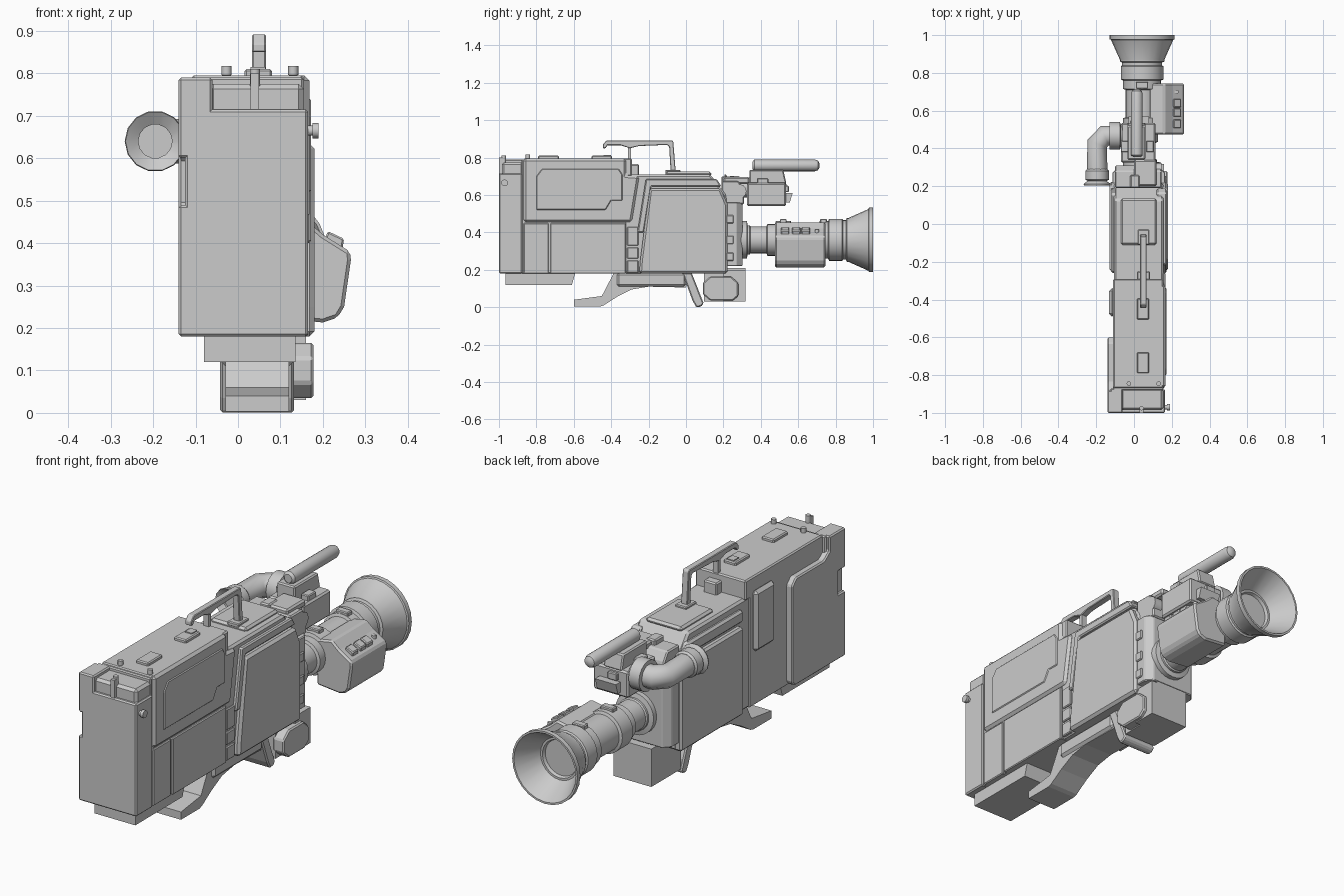
import bpy, bmesh, math
from mathutils import Vector


def finish(name, bm, bevel=0, seg=1, smooth=False):
    bmesh.ops.recalc_face_normals(bm, faces=bm.faces)
    me = bpy.data.meshes.new(name)
    bm.to_mesh(me)
    bm.free()
    ob = bpy.data.objects.new(name, me)
    bpy.context.collection.objects.link(ob)
    if bevel:
        m = ob.modifiers.new("bevel", 'BEVEL')
        m.width, m.segments, m.limit_method = bevel, seg, 'ANGLE'
    if smooth:
        bpy.ops.object.select_all(action='DESELECT')
        ob.select_set(True)
        bpy.context.view_layer.objects.active = ob
        bpy.ops.object.shade_smooth_by_angle(angle=math.radians(35))
    return ob


def prism(name, pts, a, b, axis='x', bevel=0, seg=1):
    """Extrude a 2D profile: (y,z) along x, (x,z) along y or (x,y) along z."""
    put = {'x': lambda p, t: (t, p[0], p[1]), 'y': lambda p, t: (p[0], t, p[1]),
           'z': lambda p, t: (p[0], p[1], t)}[axis]
    bm = bmesh.new()
    lo, hi = [[bm.verts.new(put(p, t)) for p in pts] for t in (a, b)]
    bm.faces.new(lo)
    bm.faces.new(hi[::-1])
    for i in range(len(pts)):
        j = (i + 1) % len(pts)
        bm.faces.new((lo[i], lo[j], hi[j], hi[i]))
    return finish(name, bm, bevel, seg)


def box(name, x0, x1, y0, y1, z0, z1, bevel=0, seg=1):
    return prism(name, [(x0, y0), (x1, y0), (x1, y1), (x0, y1)], z0, z1, 'z', bevel, seg)


def lathe(name, prof, centre, axis='y', n=20):
    """Revolve (radius, position) pairs around an axis through centre."""
    bm = bmesh.new()
    rings = []
    for r, t in prof:
        ring = []
        for k in range(n):
            u, v = r * math.cos(2 * math.pi * k / n), r * math.sin(2 * math.pi * k / n)
            off = {'x': (t, u, v), 'y': (u, t, v), 'z': (u, v, t)}[axis]
            ring.append(bm.verts.new(Vector(centre) + Vector(off)))
        rings.append(ring)
    for p, q in zip(rings, rings[1:]):
        for k in range(n):
            j = (k + 1) % n
            bm.faces.new((p[k], p[j], q[j], q[k]))
    bm.faces.new(rings[0])
    bm.faces.new(rings[-1])
    return finish(name, bm, smooth=True)


# Rear battery block with recessed top and latch
box("battery_block", -.125, .165, -1, -.875, .18, .715, .006)
box("battery_top_left", -.125, -.06, -1, -.87, .7, .79, .006)
box("battery_top_recess", -.07, .155, -.985, -.87, .7, .775, .012)
box("battery_latch_post", .03, .05, -1, -.975, .715, .80)
lathe("battery_latch_pin", [(.012, .77), (.012, .81)], (.04, -.975, 0), 'z', 12)
lathe("side_knob", [(.012, .155), (.012, .175), (.018, .176), (.018, .19)], (0, -.97, .665), 'x', 12)
prism("left_rear_panel", [(-.6, .2), (-.6, .66), (-.63, .69), (-.84, .69), (-.88, .72), (-.88, .79),
      (-1, .79), (-1, .6), (-.95, .6), (-.95, .49), (-1, .49), (-1, .18), (-.62, .18)],
      -.14, -.1, 'x', .006)

# Recorder body
box("recorder_core", -.11, .155, -.88, -.32, .18, .79, .005)
prism("recorder_upper_shell", [(-.868, .455), (-.868, .795), (-.32, .795), (-.32, .705),
      (-.25, .70), (-.29, .455)], .1, .168, 'x', .012)
box("recorder_roof", -.11, .155, -.868, -.29, .70, .795, .006)
box("recorder_lower_rear", .1, .162, -.868, -.735, .18, .45, .004)
box("recorder_lower_front", .1, .165, -.725, -.322, .18, .45, .004)
prism("cassette_window", [(-.8, .52), (-.8, .7), (-.77, .74), (-.36, .74), (-.34, .71), (-.34, .57),
      (-.4, .57), (-.43, .52)], .16, .172, 'x', .004)
box("left_small_plate", -.132, -.1, -.49, -.34, .44, .73, .015)
for y in (-.45, -.735):
    box("roof_button", .015, .08, y - .055, y + .055, .79, .81, .005)
box("roof_button_detail", .03, .065, -.44, -.40, .805, .815)
for x in (-.027, .13):
    lathe("roof_pin", [(.009, .78), (.009, .795), (.012, .796), (.012, .817)], (x, -.845, 0), 'z', 12)
box("underside_block", -.08, .135, -.965, -.61, .12, .185)
prism("underside_block_taper", [(-.965, .12), (-.965, .19), (-.59, .19), (-.61, .12)], -.08, .135)

# Camera body
prism("camera_core", [(-.33, .18), (-.33, .71), (.13, .71), (.215, .6), (.22, .18)], -.105, .155, 'x', .01)
prism("right_side_cover", [(-.25, .18), (-.245, .25), (-.195, .635), (.185, .635), (.222, .55),
      (.222, .18)], .12, .18, 'x', .012)
prism("right_cover_rail", [(-.26, .4), (-.215, .685), (.165, .685), (.19, .645), (-.185, .645),
      (-.225, .4)], .12, .172, 'x', .006)
prism("left_side_cover", [(-.25, .18), (-.25, .6), (.2, .6), (.222, .55), (.222, .18)],
      -.13, -.09, 'x', .01)
prism("left_cover_rail", [(-.26, .615), (-.26, .675), (.16, .675), (.195, .615)], -.122, -.09, 'x', .01)
for z0, z1 in ((.185, .25), (.26, .32), (.33, .43)):
    box("gap_switch", .1, .163, -.315, -.255, z0, z1, .004)
box("top_plate", -.07, .12, -.11, .135, .70, .725, .01)
box("top_vent", -.02, .03, .19, .26, .66, .70, .006)

# Nose with lens mount
prism("nose", [(-.115, .18), (.165, .18), (.165, .27), (.135, .302), (-.085, .302), (-.115, .27)],
      .22, .56, 'z', .004)
prism("nose_top", [(.19, .55), (.19, .675), (.28, .675), (.31, .63), (.31, .55)], -.1, .145, 'x', .006)
for z in (.27, .36, .47):
    box("nose_switch", .15, .172, .21, .255, z - .022, z + .022, .004)

# Lens
cx, cz = .043, .36
lathe("lens_barrel", [(.1, .28), (.1, .325), (.078, .33), (.078, .34), (.072, .345), (.072, .43),
      (.085, .435), (.085, .475), (.1, .48), (.1, .56), (.087, .565), (.087, .71), (.1, .715),
      (.1, .76), (.113, .765), (.113, .835), (.106, .84), (.106, .855), (.118, .86), (.118, .87),
      (.165, .975), (.172, .978), (.172, 1.0), (.163, 1.0), (.1, .89), (.09, .89), (.085, .875)],
      (cx, 0, cz), 'y', 24)
prism("lens_grip", [(.08, .225), (.2, .213), (.235, .225), (.25, .25), (.266, .36), (.264, .38),
      (.2, .42), (.16, .455), (.08, .44)], .475, .745, 'y', .008)
for y in (.53, .59, .64):
    prism("zoom_button", [(.2, .40), (.212, .428), (.25, .41), (.245, .38)], y - .022, y + .022, 'y', .004)
lathe("grip_button", [(.011, .37), (.011, .415)], (.225, .70, 0), 'z', 12)
for y in (.52, .735):
    box("lens_ring_lug", .01, .075, y - .018, y + .018, .42, .472, .004)

# Viewfinder body
box("viewfinder_body", -.07, .115, .325, .535, .54, .665, .008)
prism("viewfinder_front", [(.53, .56), (.53, .61), (.57, .61), (.555, .56)], -.03, .08)
prism("viewfinder_top", [(.34, .66), (.34, .735), (.52, .735), (.535, .67), (.535, .66)], -.035, .06, 'x', .006)
box("viewfinder_bracket", .0, .12, .2, .34, .66, .695, .008)
lathe("viewfinder_pivot", [(.038, .1), (.038, .145)], (0, .285, .62), 'x', 14)
for x in (-.05, .085):
    box("viewfinder_switch", x - .02, x + .02, .38, .44, .66, .69, .004)
box("viewfinder_lamp", -.02, .03, .53, .55, .615, .65, .004)

# Eyepiece tube with mitred elbow
cu = bpy.data.curves.new("eyepiece_elbow", 'CURVE')
cu.dimensions, cu.bevel_depth, cu.bevel_resolution, cu.use_fill_caps = '3D', .055, 3, True
path = [(-.195, .27), (-.195, .425), (-.155, .467), (-.06, .467)]
sp = cu.splines.new('POLY')
sp.points.add(len(path) - 1)
for p, (x, y) in zip(sp.points, path):
    p.co = (x, y, .64, 1)
elbow = bpy.data.objects.new("eyepiece_elbow", cu)
bpy.context.collection.objects.link(elbow)
bpy.ops.object.select_all(action='DESELECT')
elbow.select_set(True)
bpy.context.view_layer.objects.active = elbow
bpy.ops.object.convert(target='MESH')
bpy.ops.object.shade_smooth_by_angle(angle=math.radians(50))
lathe("eyepiece_collar", [(.073, -.13), (.073, -.075), (.06, -.07)], (0, .467, .64), 'x', 16)
lathe("eyecup", [(.04, .235), (.04, .225), (.07, .205), (.072, .212), (.05, .228), (.063, .235),
      (.063, .28), (.055, .29)], (-.195, 0, .64), 'y', 14)

# Microphone
lathe("microphone", [(.02, .355), (.031, .365), (.031, .69), (.026, .705), (.012, .714)],
      (.015, 0, .758), 'y', 16)
box("microphone_stand", .0, .03, .40, .46, .72, .75)

# Carrying handle
prism("handle", [(-.445, .85), (-.445, .87), (-.425, .892), (-.075, .892), (-.068, .885), (-.055, .725),
      (-.082, .725), (-.09, .858), (-.1, .868), (-.25, .862), (-.30, .85), (-.35, .866), (-.42, .866),
      (-.43, .85)], .033, .066, 'x', .003)
box("handle_rear_post", .036, .063, -.31, -.293, .75, .86)
box("handle_rear_base", .015, .085, -.33, -.25, .70, .765, .006)
box("handle_front_base", .02, .08, -.11, -.03, .715, .735, .004)

# Shoulder rest and front foot
prism("shoulder_rest", [(-.6, .003), (-.6, .04), (-.45, .06), (-.385, .185), (.02, .185), (.0, .105),
      (-.1, .108), (-.2, .11), (-.29, .095), (-.37, .055), (-.44, .01), (-.46, .003)], -.03, .12)
box("shoulder_pad", -.042, .132, -.37, .0, .11, .185, .012)
prism("shoulder_front_lip", [(-.02, .185), (.035, .035), (.055, .0), (.08, .003), (.095, .02), (.03, .185)],
      -.042, .132, 'x', .006)
box("front_foot", -.04, .13, .095, .318, .03, .21)
prism("front_foot_side", [(.09, .07), (.09, .13), (.13, .165), (.24, .165), (.28, .13), (.28, .06),
      (.25, .035), (.13, .035)], .12, .178, 'x', .006)
box("front_foot_plate", .12, .16, .2, .318, .03, .2)
